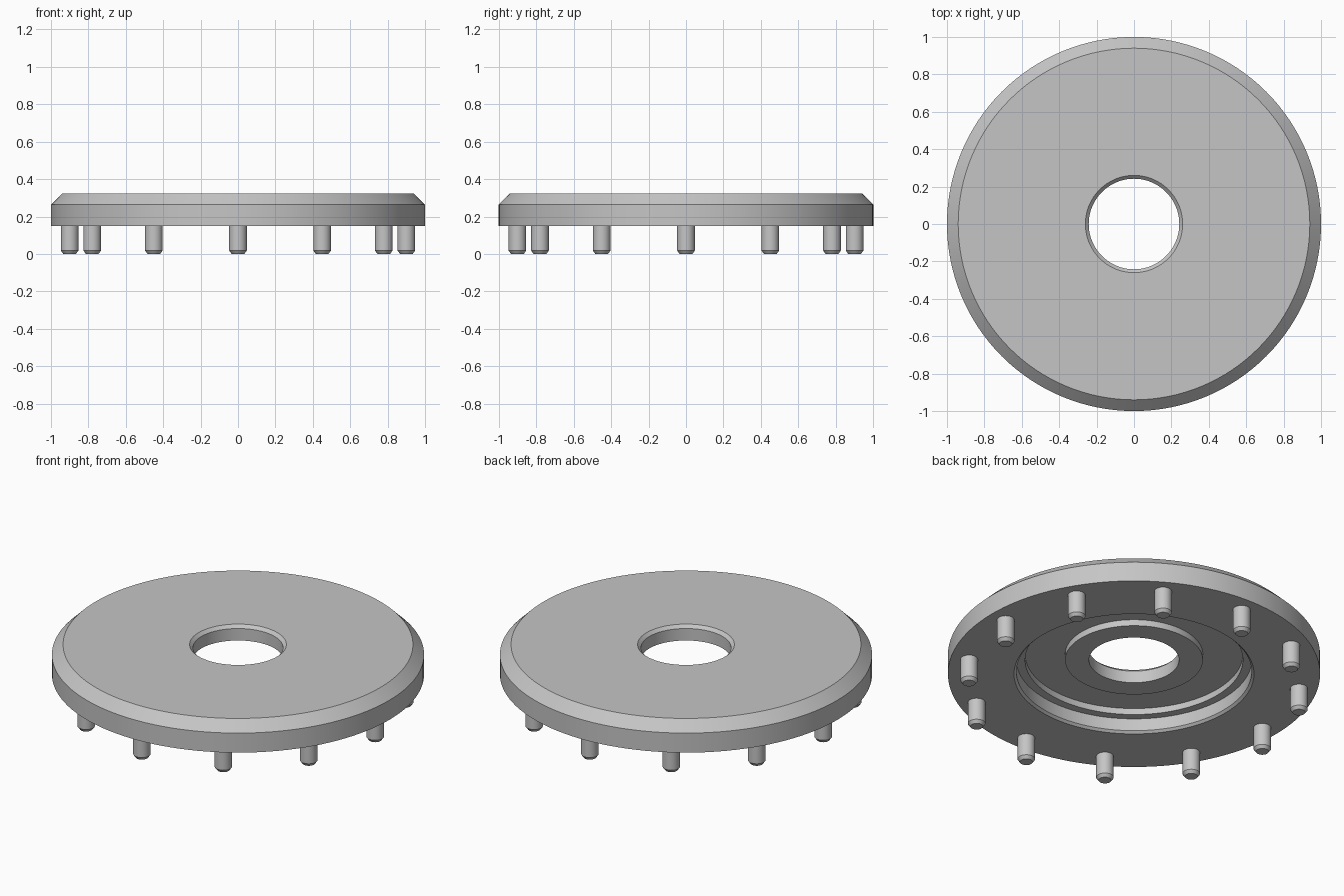
import bpy
import math

if "Cube" in bpy.data.objects:
    bpy.data.objects.remove(bpy.data.objects["Cube"], do_unlink=True)

# Single plain metal colour
grey = bpy.data.materials.new("light_grey_metal")
grey.use_nodes = True
colour = (0.56, 0.56, 0.56, 1)
grey.diffuse_color = colour
grey.node_tree.nodes["Principled BSDF"].inputs["Base Color"].default_value = colour


def lathe(name, profile, sides, closed):
    """Revolve (radius, z) points round z; an open profile gets flat end caps."""
    verts = [(r * math.cos(math.tau * s / sides), r * math.sin(math.tau * s / sides), z)
             for r, z in profile for s in range(sides)]
    count = len(profile)
    faces = []
    for i in range(count if closed else count - 1):
        a, b = i * sides, (i + 1) % count * sides
        for s in range(sides):
            t = (s + 1) % sides
            faces.append((a + s, a + t, b + t, b + s))
    if not closed:
        faces.append(tuple(reversed(range(sides))))
        faces.append(tuple(range((count - 1) * sides, count * sides)))
    mesh = bpy.data.meshes.new(name)
    mesh.from_pydata(verts, [], faces)
    mesh.materials.append(grey)
    obj = bpy.data.objects.new(name, mesh)
    bpy.context.collection.objects.link(obj)
    return obj


BASE, STEP, FLOOR, TOP = 0.148, 0.234, 0.271, 0.323

# Disc: chamfered rim, bore, central boss and stepped recess underneath
plate = [
    (0.645, BASE), (1.0, BASE), (1.0, 0.264), (0.94, TOP),
    (0.26, TOP), (0.242, 0.305), (0.242, STEP), (0.37, STEP),
    (0.37, FLOOR), (0.585, FLOOR), (0.585, STEP), (0.632, STEP),
    (0.632, BASE + 0.013),
]
parts = [lathe("disc_plate", plate, 128, True)]

# Ring of chamfered pins
pin = [(0.034, 0), (0.047, 0.018), (0.047, BASE + 0.01)]
PINS = 12
for i in range(PINS):
    angle = math.tau * i / PINS
    peg = lathe(f"pin_{i + 1}", pin, 32, False)
    peg.location = (0.9 * math.cos(angle), 0.9 * math.sin(angle), 0)
    parts.append(peg)

# Smooth round walls, crisp edges
bpy.ops.object.select_all(action="DESELECT")
for obj in parts:
    obj.select_set(True)
bpy.context.view_layer.objects.active = parts[0]
bpy.ops.object.shade_smooth_by_angle(angle=math.radians(25))
